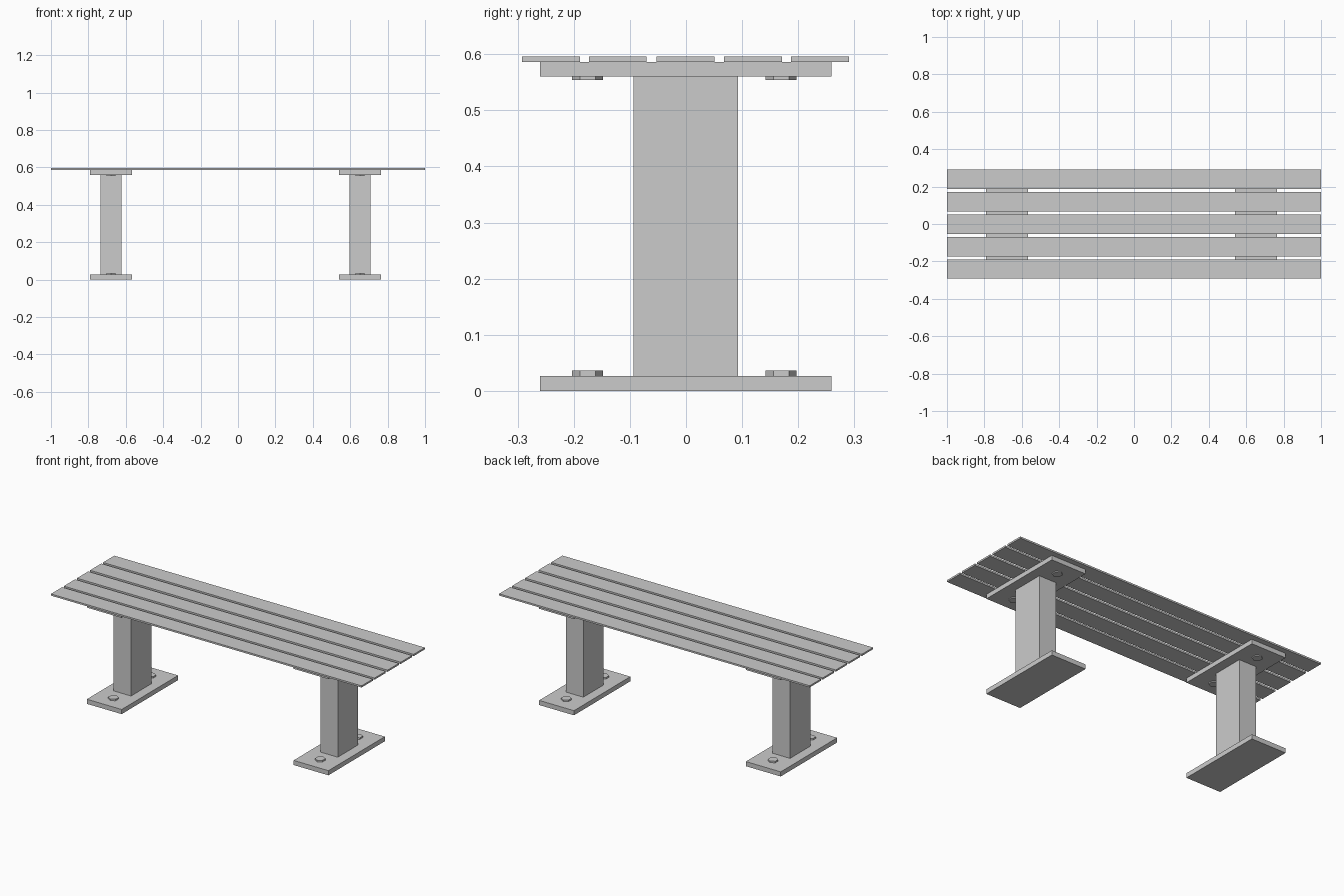
import bpy, bmesh
from mathutils import Matrix

if "Cube" in bpy.data.objects:
    bpy.data.objects.remove(bpy.data.objects["Cube"])


def make(name, bm):
    mesh = bpy.data.meshes.new(name)
    bm.to_mesh(mesh)
    bm.free()
    obj = bpy.data.objects.new(name, mesh)
    bpy.context.collection.objects.link(obj)
    return obj


def box(name, x, y, z):
    """Box from (min, max) ranges on each axis."""
    bm = bmesh.new()
    bmesh.ops.create_cube(bm, size=1)
    for v in bm.verts:
        v.co = [r[0] if c < 0 else r[1] for c, r in zip(v.co, (x, y, z))]
    return make(name, bm)


def hex_bolt(name, x, y, z0, z1, radius=0.0276):
    """Hexagonal bolt head with corners pointing along y."""
    bm = bmesh.new()
    bmesh.ops.create_cone(bm, cap_ends=True, segments=6, radius1=radius,
                          radius2=radius, depth=z1 - z0)
    # put a corner on the y axis whatever the starting angle is
    corner = max(bm.verts, key=lambda v: v.co.y)
    if abs(corner.co.x) > radius * 0.1:
        bmesh.ops.rotate(bm, verts=bm.verts,
                         matrix=Matrix.Rotation(0.5235988, 3, 'Z'))
    bmesh.ops.translate(bm, verts=bm.verts, vec=(x, y, (z0 + z1) / 2))
    return make(name, bm)


# Seat slats
for i, y in enumerate((-0.2405, -0.1215, -0.001, 0.1195, 0.239)):
    box(f"seat_slat_{i + 1}", (-1, 1), (y - 0.0515, y + 0.0515), (0.586, 0.596))

# Two legs: base plate, post, top plate and bolts
for side, x in (("left", -0.679), ("right", 0.652)):
    plate_x, plate_y = (x - 0.112, x + 0.112), (-0.26, 0.259)
    box(f"{side}_base_plate", plate_x, plate_y, (0, 0.027))
    box(f"{side}_post", (x - 0.056, x + 0.056), (-0.094, 0.093), (0.027, 0.56))
    box(f"{side}_top_plate", plate_x, plate_y, (0.56, 0.586))
    for end, y in (("front", -0.1755), ("back", 0.1695)):
        hex_bolt(f"{side}_{end}_base_bolt", x, y, 0.02, 0.036)
        hex_bolt(f"{side}_{end}_top_bolt", x, y, 0.554, 0.57)
